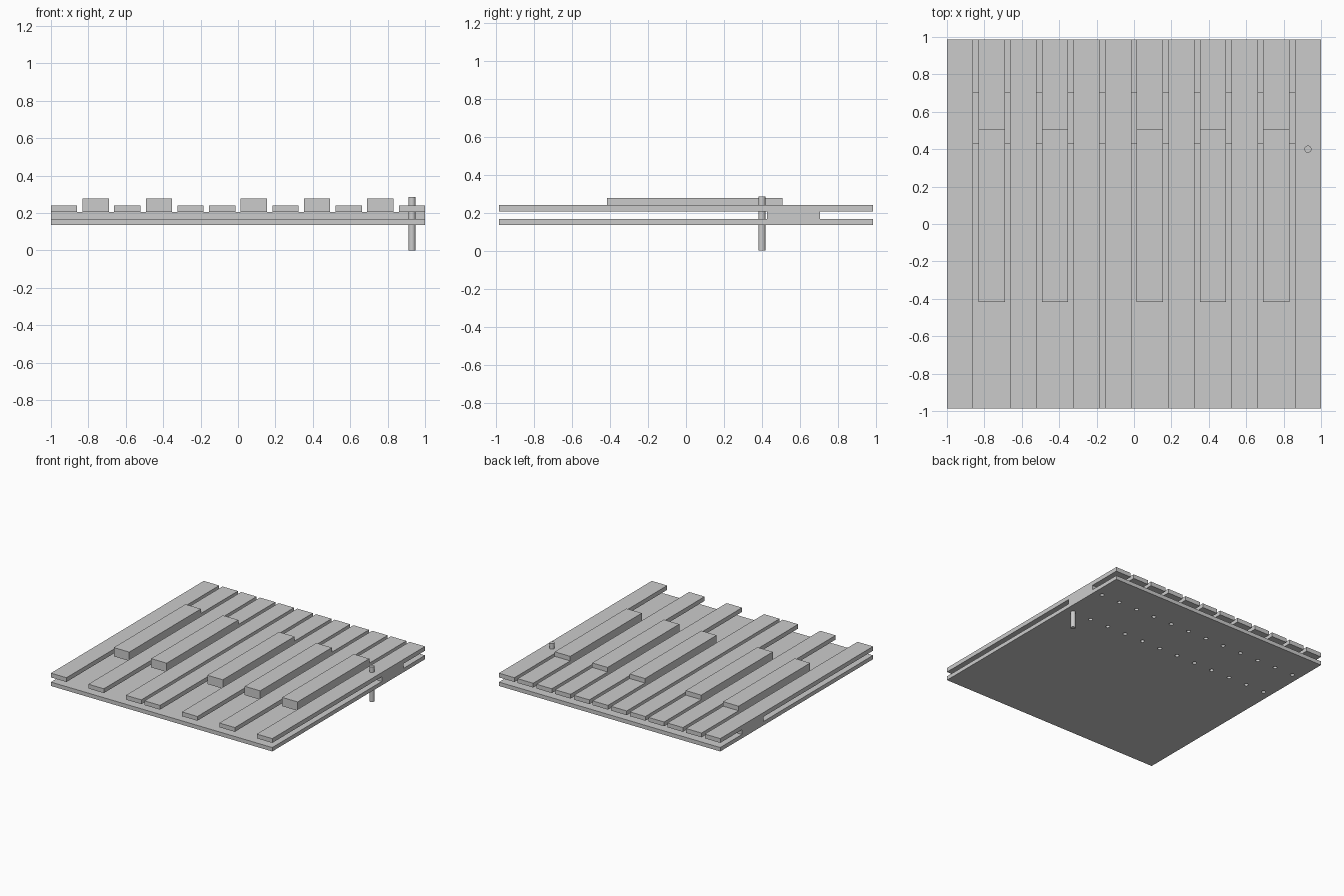
import bpy

default = bpy.data.objects.get("Cube")
if default:
    bpy.data.objects.remove(default, do_unlink=True)

grey = bpy.data.materials.new("plain_grey")
grey.use_nodes = True
grey.diffuse_color = (0.6, 0.6, 0.6, 1)
grey.node_tree.nodes["Principled BSDF"].inputs["Base Color"].default_value = (0.6, 0.6, 0.6, 1)


def finish(name):
    ob = bpy.context.object
    ob.name = name
    ob.data.materials.append(grey)
    return ob


def box(name, x, y, z):
    """Box from (low, high) ranges on each axis."""
    ranges = (x, y, z)
    bpy.ops.mesh.primitive_cube_add(size=1, location=[(a + b) / 2 for a, b in ranges])
    ob = finish(name)
    ob.scale = [b - a for a, b in ranges]
    bpy.ops.object.transform_apply(location=False, rotation=False, scale=True)
    return ob


def rod(name, x, y, radius, z):
    bpy.ops.mesh.primitive_cylinder_add(vertices=32, radius=radius, depth=z[1] - z[0],
                                        location=(x, y, (z[0] + z[1]) / 2))
    return finish(name)


BACK = 0.986
PLATE_BOTTOM, PLATE_TOP, KEY_BOTTOM, KEY_TOP, RAISED_TOP = 0.136, 0.168, 0.206, 0.241, 0.278
KEY_WIDTH = 0.14
PITCH = (2 - KEY_WIDTH) / 11
centres = [-1 + KEY_WIDTH / 2 + i * PITCH for i in range(12)]

# Base plate with two rows of drilled holes
base = box("base_plate", (-1, 1), (-BACK, BACK), (PLATE_BOTTOM, PLATE_TOP))
cutters = [rod("hole_cutter", x, y, 0.016, (0.1, 0.2))
           for y in (0.4, 0.735) for x in centres]
for cutter in cutters:
    cutter.select_set(True)
bpy.context.view_layer.objects.active = cutters[0]
bpy.ops.object.join()
cutter = bpy.context.object
cutter.hide_render = True
drill = base.modifiers.new("drill", "BOOLEAN")
drill.operation = "DIFFERENCE"
drill.solver = "EXACT"
drill.object = cutter
bpy.context.view_layer.objects.active = base
bpy.ops.object.modifier_apply(modifier=drill.name)
bpy.data.objects.remove(cutter, do_unlink=True)

# Crosswise spacer that carries the keys
box("spacer_bar", (-1, 1), (0.428, 0.706), (PLATE_TOP, KEY_BOTTOM))

# Twelve keys: long flat ones, and short ones with a raised front part
for i, centre in enumerate(centres):
    span = (centre - KEY_WIDTH / 2, centre + KEY_WIDTH / 2)
    if i in (1, 3, 6, 8, 10):
        box("raised_key_front", span, (-0.417, 0.508), (KEY_BOTTOM, RAISED_TOP))
        box("raised_key_tail", span, (0.508, BACK), (KEY_BOTTOM, KEY_TOP))
    else:
        box("flat_key", span, (-BACK, BACK), (KEY_BOTTOM, KEY_TOP))

# Upright pin through the last key
rod("pin", centres[-1], 0.4, 0.019, (0, 0.286))
bpy.ops.object.shade_smooth_by_angle()
